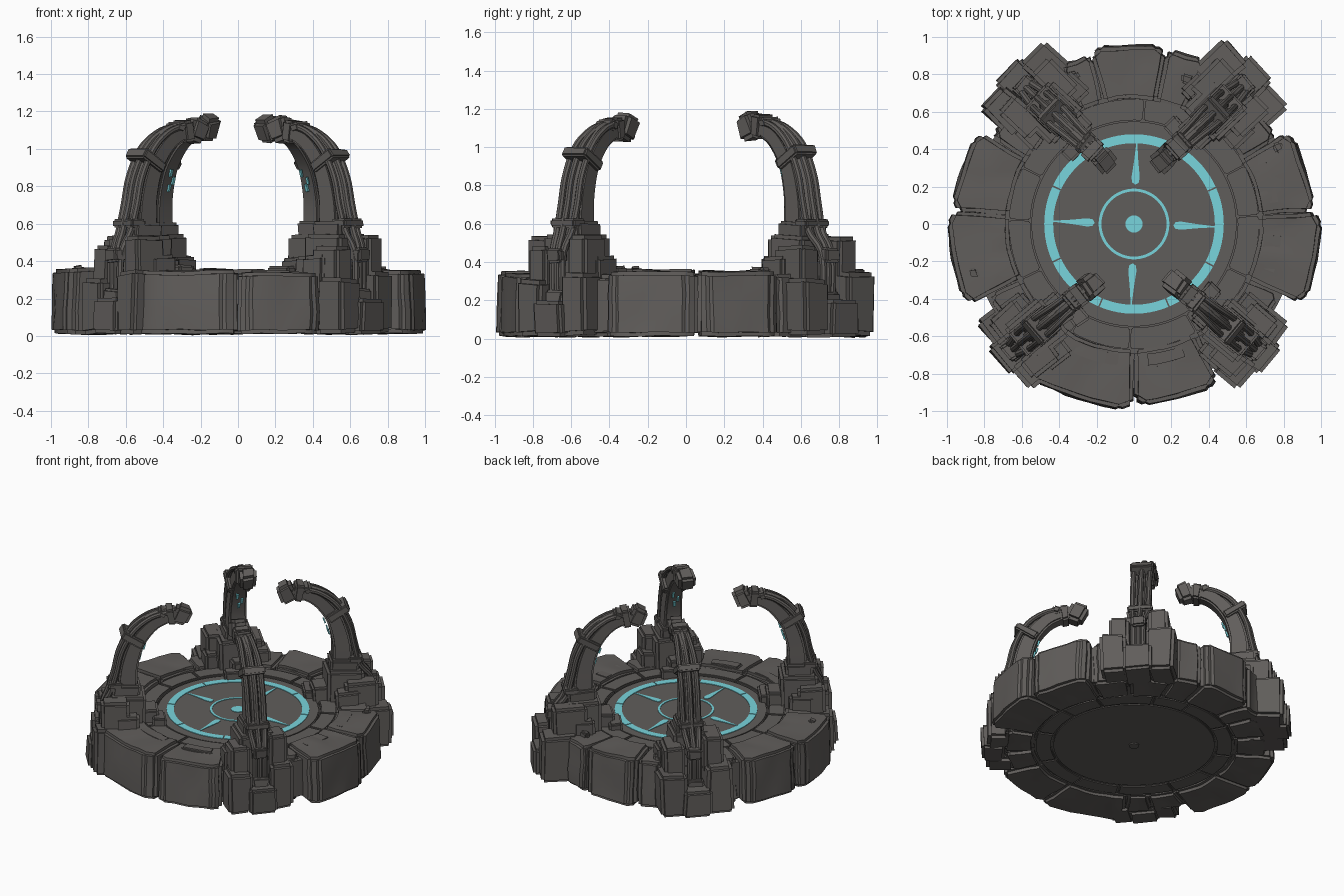
import bpy, bmesh, math, random
from math import sin, cos, radians, pi
from mathutils import Vector, Matrix, noise

if "Cube" in bpy.data.objects:
    bpy.data.objects.remove(bpy.data.objects["Cube"])

random.seed(4)


def material(name, rgb):
    m = bpy.data.materials.new(name)
    m.diffuse_color = (*rgb, 1)
    m.use_nodes = True
    m.node_tree.nodes["Principled BSDF"].inputs["Base Color"].default_value = m.diffuse_color
    return m


STONE = material("dark stone", (0.118, 0.110, 0.104))
GLOW = material("cyan inlay", (0.19, 0.66, 0.72))


def finish(name, bm, mat=STONE, bevel=0.0, rough=0.0, matrix=None):
    """Bevel, roughen and turn a bmesh into an object."""
    bmesh.ops.recalc_face_normals(bm, faces=bm.faces)
    if bevel:
        sharp = [e for e in bm.edges if len(e.link_faces) == 2 and e.calc_face_angle() > 0.3]
        bmesh.ops.bevel(bm, geom=sharp, offset=bevel, segments=2, affect='EDGES', clamp_overlap=True)
    if rough:
        bmesh.ops.triangulate(bm, faces=[f for f in bm.faces if len(f.verts) > 4])
        bmesh.ops.subdivide_edges(bm, edges=[e for e in bm.edges if e.calc_length() > 0.08], cuts=2,
                                  use_grid_fill=True)
        off = Vector((random.random() * 9, random.random() * 9, 0))
        for v in bm.verts:
            v.co += noise.noise_vector(v.co * 7 + off) * rough
    if matrix:
        bm.transform(matrix)
    me = bpy.data.meshes.new(name)
    bm.to_mesh(me)
    bm.free()
    me.materials.append(mat)
    ob = bpy.data.objects.new(name, me)
    bpy.context.collection.objects.link(ob)
    return ob


def prism(name, outline, z0, z1, mat=STONE, bevel=0.0, rough=0.0, taper=1.0):
    """Extrude a plan outline upward; taper pulls the top inwards."""
    bm = bmesh.new()
    lo = [bm.verts.new((x, y, z0)) for x, y in outline]
    hi = [bm.verts.new((x * taper, y * taper, z1)) for x, y in outline]
    bm.faces.new(lo)
    bm.faces.new(hi)
    for i in range(len(lo)):
        j = (i + 1) % len(lo)
        bm.faces.new((lo[i], lo[j], hi[j], hi[i]))
    return finish(name, bm, mat, bevel, rough)


def polar(r, deg):
    return r * cos(radians(deg)), r * sin(radians(deg))


def wedge(a0, a1, r0, r1, step=4):
    """Plan outline of a ring sector."""
    n = max(1, round((a1 - a0) / step))
    angs = [a0 + (a1 - a0) * i / n for i in range(n + 1)]
    return [polar(r1, a) for a in angs] + [polar(r0, a) for a in reversed(angs)]


def box(name, M, s, t, z, bevel=0.015, jitter=0.008, tilt=0):
    """Chiselled block given by ranges along radial, tangential and vertical axes."""
    bm = bmesh.new()
    bmesh.ops.create_cube(bm, size=1)
    c = Vector([(r[0] + r[1]) / 2 for r in (s, t, z)])
    for v in bm.verts:
        v.co = Vector([v.co[i] * (r[1] - r[0]) for i, r in enumerate((s, t, z))])
        v.co += Vector([random.uniform(-jitter, jitter) for _ in range(3)])
    bm.transform(Matrix.Translation(c) @ Matrix.Rotation(radians(tilt), 4, 'Y'))
    return finish(name, bm, STONE, bevel, 0, M)


def spline(pts, n=5):
    """Catmull-Rom smoothing of a coarse path."""
    p = [Vector(q) for q in pts]
    p = [2 * p[0] - p[1]] + p + [2 * p[-1] - p[-2]]
    out = []
    for i in range(1, len(p) - 2):
        a, b, c, d = p[i - 1:i + 3]
        for k in range(n):
            u = k / n
            out.append(0.5 * (2 * b + (c - a) * u + (2 * a - 5 * b + 4 * c - d) * u * u
                              + (3 * b - a - 3 * c + d) * u ** 3))
    return out + [p[-2]]


def sweep(name, M, pts, sides, w0, w1, d0, d1, mat=STONE, bevel=0.0):
    """Sweep a section (tangential half width w, radial half depth d) along a path."""
    path = spline(pts)
    bm = bmesh.new()
    rings = []
    for i, p in enumerate(path):
        T = (path[min(i + 1, len(path) - 1)] - path[max(i - 1, 0)]).normalized()
        N = T.cross(Vector((0, 1, 0))).normalized()
        B = N.cross(T)
        u = i / (len(path) - 1)
        w, d = w0 + (w1 - w0) * u, d0 + (d1 - d0) * u
        k = 1.414 if sides == 4 else 1
        rings.append([bm.verts.new(p + B * (w * k * cos((j + .5) * 2 * pi / sides))
                                   + N * (d * k * sin((j + .5) * 2 * pi / sides))) for j in range(sides)])
    for a, b in zip(rings, rings[1:]):
        for j in range(sides):
            bm.faces.new((a[j], a[(j + 1) % sides], b[(j + 1) % sides], b[j]))
    bm.faces.new(rings[0])
    bm.faces.new(rings[-1])
    return finish(name, bm, mat, bevel, 0, M)


# --- platform: core, floor disc and inner ring of slabs, separated by narrow joints
prism("platform_core", [polar(0.88, a) for a in range(0, 360, 6)], 0.04, 0.305)
prism("floor_disc", [polar(0.548, a) for a in range(0, 360, 4)], 0.03, 0.32, bevel=0.006)
cuts = [-25, 4, 28, 62, 85, 118, 153, 178, 206, 240, 268, 300, 335]
for a0, a1 in zip(cuts, cuts[1:]):
    prism("inner_ring_slab", wedge(a0 + .3, a1 - .3, 0.555, 0.668), 0.028, 0.328, bevel=0.007)

# --- outer ring of rough boulders: start angle, end angle, outer radius, top height
boulders = [(-25.5, 3.8, 1.01, .35), (3.8, 31, .975, .35), (31, 48, .9, .335), (48, 66, .91, .335),
            (66, 79.5, .96, .34), (79.5, 104, .97, .355), (104, 115, .945, .34), (115, 132, .91, .335),
            (132, 149, .9, .335), (149, 176, .98, .355), (176, 206, 1.005, .36), (206, 222, .88, .335),
            (222, 234, .88, .335), (234, 270, 1.0, .35), (270, 298, .975, .34), (298, 315, .88, .335),
            (315, 334.5, .88, .335)]
for a0, a1, r, top in boulders:
    w, e = a1 - a0, 0.1
    outer = [polar(r * .965, a0 + e), polar(r, a0 + w * .13), polar(r * .99, a0 + w * .5),
             polar(r, a1 - w * .13), polar(r * .965, a1 - e)]
    inner = [polar(0.676, a1 - e + (a0 - a1 + 2 * e) * i / 4) for i in range(5)]
    prism("outer_boulder", outer + inner, 0.012, top, bevel=0.02, rough=0.01, taper=0.99)
# thin cap slabs breaking up the boulder tops
for a0, a1, r0, r1 in [(8, 26, .69, .79), (155, 172, .69, .8), (182, 200, .69, .78), (-20, -4, .69, .8),
                       (84, 99, .69, .8), (244, 264, .69, .77), (275, 292, .69, .77)]:
    prism("cap_slab", wedge(a0, a1, r0, r1), 0.3, 0.352, bevel=0.01, rough=0.004)
for a, r in [(28, .85), (197, .87), (70, .8), (112, .83)]:
    M = Matrix.Rotation(radians(a), 4, 'Z')
    box("loose_stone", M, (r, r + .05), (-.03, .03), (.32, .375), .012)

# --- cyan inlays on the floor
Z0, Z1 = 0.318, 0.324
gaps = [-28, 24, 67, 113, 155, 205, 247, 293, 332]
for a0, a1 in zip(gaps, gaps[1:]):
    prism("glow_outer_ring", wedge(a0 + .5, a1 - .5, 0.432, 0.48), Z0, Z1, GLOW)
for i in range(4):
    prism("glow_inner_ring", wedge(90 * i, 90 * i + 90, 0.174, 0.189), Z0, Z1, GLOW)
    dart = [(.43, .003), (.34, .011), (.25, .022), (.222, .018), (.21, 0)]
    dart += [(x, -y) for x, y in reversed(dart[:4])]
    R = Matrix.Rotation(radians(90 * i - 2), 2)
    prism("glow_dart", [tuple(R @ Vector(p)) for p in dart], Z0, Z1, GLOW)
prism("glow_centre_dot", [polar(.046, a) for a in range(0, 360, 15)], Z0, Z1, GLOW)
# underside hub
prism("underside_hub", [polar(.035, a) for a in range(0, 360, 20)], 0.022, 0.06)


def arm(x, y, deg, o, lift):
    """Curved pylon: x, y tip position, deg heading outward, o extra foot reach, lift of the head."""
    M = Matrix.Translation((x, y, 0)) @ Matrix.Rotation(radians(deg), 4, 'Z')
    L = lift

    def P(*pts):
        return [(s, t, z + (L if z > .6 else 0)) for s, t, z in pts]

    # pedestal blocks
    box("pedestal_core", M, (.25, .5), (-.13, .13), (.2, .54), .02)
    box("pedestal_step", M, (.16, .27), (-.1, .07), (.25, .42), .015)
    box("pedestal_low_step", M, (.11, .2), (-.04, .13), (.25, .375), .012)
    box("arm_socket", M, (.28, .47), (-.09, .09), (.5, .61), .015)
    for sg in (-1, 1):
        def T(a, b):
            return tuple(sorted((sg * a, sg * b)))
        box("pedestal_shoulder", M, (.36, .55 + o * .5), T(.065, .2), (.1, .51 + sg * .025), .02)
        box("pedestal_wing", M, (.3, .46), T(.12, .22), (.1, .43), .018)
        box("foot_block", M, (.42, .6 + o), T(.07, .23 + o * .3), (.015, .33 + sg * .02), .022, .012)
    box("centre_foot", M, (.48, .635 + o), (-.095, .1), (.012, .2), .018)
    box("cable_box", M, (.5, .58 + o * .5), (-.05, .05), (.395, .47), .012)
    box("cable_base", M, (.48, .575 + o * .5), (-.06, .06), (.18, .25), .012)

    # arched stone body with a slim raised back
    sweep("arm_body", M, P((.36, 0, .45), (.365, 0, .62), (.35, 0, .76), (.3, 0, .91), (.205, 0, 1.03),
                           (.1, 0, 1.085), (.01, 0, 1.1)), 4, .068, .042, .07, .036, bevel=.012)
    sweep("arm_spine", M, P((.43, 0, .5), (.425, 0, .66), (.4, 0, .8), (.34, 0, .95), (.225, 0, 1.08),
                            (.1, 0, 1.12), (.02, 0, 1.12)), 8, .03, .025, .03, .022)
    # cables along the outside
    for t, e in ((-.055, .0), (.055, .0), (.0, .015)):
        sweep("arm_cable", M, P((.53 + o * .5, t * .6, .1), (.535 + o * .5, t * .6, .42), (.48 + e, t * .9, .56),
                                (.44 + e, t, .7), (.405 + e, t, .85), (.325 + e, t, 1.0), (.21 + e, t * .8, 1.09),
                                (.09, t * .7, 1.125)), 8, .02, .017, .02, .017)
    # clamps around the arm
    box("arm_clamp", M, (.25, .415), (-.08, .08), (.91 + L, .965 + L), .01, .004, -32)
    box("lower_clamp", M, (.4, .5), (-.085, .085), (.58, .625), .01, .004)
    # head: collar and angular tip stone
    box("arm_collar", M, (.04, .11), (-.06, .06), (1.035 + L, 1.155 + L), .014, .006, 8)
    box("collar_knob", M, (.1, .16), (-.06, .06), (1.085 + L, 1.14 + L), .014, .006, -20)
    box("arm_tip", M, (-.065, .05), (-.058, .058), (1.035 + L, 1.165 + L), .022, .012, -22)
    # glowing slivers on the inner face
    for t, z in ((-.02, .83), (.015, .87), (.0, .79)):
        s = .263 - (z - .83) * .35
        ob = box("glow_sliver", M, (s - .004, s + .006), (t - .008, t + .008), (z - .02, z + .02), 0, .002, -16)
        ob.data.materials[0] = GLOW


arm(0.165, 0.35, 43, 0.07, 0.012)
arm(-0.165, 0.345, 137, 0.07, 0.012)
arm(0.235, -0.33, -39.5, 0.0, 0.0)
arm(-0.235, -0.33, -140.5, 0.0, 0.0)

for ob in bpy.data.objects:
    ob.select_set(True)
bpy.context.view_layer.objects.active = bpy.data.objects["arm_body"]
bpy.ops.object.shade_smooth_by_angle(angle=radians(35))
